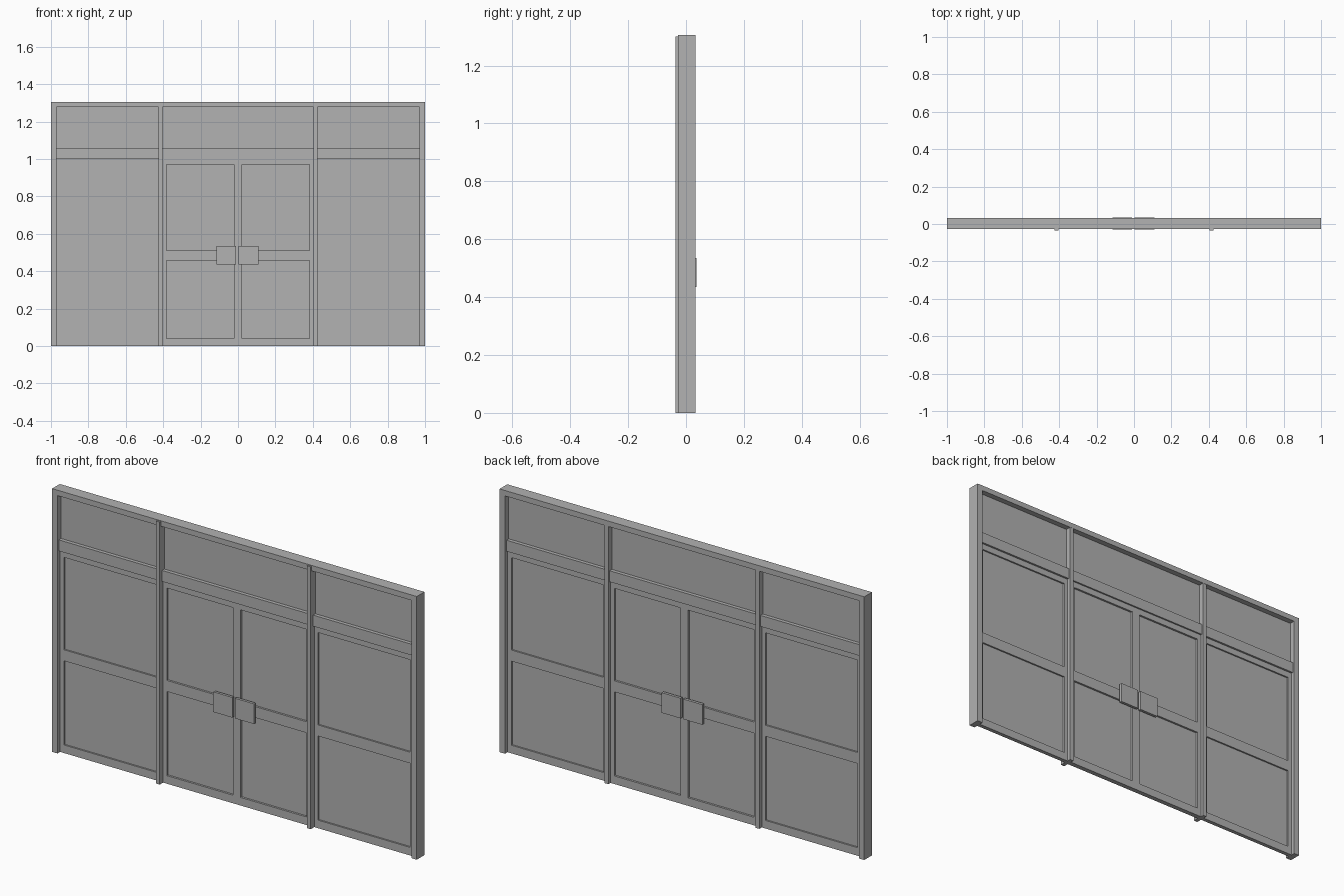
import bpy
import bmesh
from mathutils import Matrix, Vector

default = bpy.data.objects.get("Cube")
if default:
    bpy.data.objects.remove(default, do_unlink=True)

grey = bpy.data.materials.new("plain grey")
grey.use_nodes = True
colour = (0.445, 0.445, 0.445, 1)
grey.diffuse_color = colour
grey.node_tree.nodes["Principled BSDF"].inputs["Base Color"].default_value = colour

WIDTH, HEIGHT, POST = 1.0, 1.305, 0.03
MID = 0.002                      # depth centre of the frame
BEAM_LOW, BEAM_TOP = 1.0, 1.055
MULLION_IN, MULLION_OUT = 0.404, 0.424


def build(name, boxes):
    """Make one object from (x0, x1, y0, y1, z0, z1) boxes."""
    bm = bmesh.new()
    for x0, x1, y0, y1, z0, z1 in boxes:
        centre = Vector((x0 + x1, y0 + y1, z0 + z1)) / 2
        size = Matrix.Diagonal((x1 - x0, y1 - y0, z1 - z0, 1))
        bmesh.ops.create_cube(bm, size=1, matrix=Matrix.Translation(centre) @ size)
    mesh = bpy.data.meshes.new(name)
    bm.to_mesh(mesh)
    bm.free()
    mesh.materials.append(grey)
    obj = bpy.data.objects.new(name, mesh)
    bpy.context.collection.objects.link(obj)
    return obj


def centred(x0, x1, half, z0, z1):
    return (x0, x1, MID - half, MID + half, z0, z1)


def leaf(name, x0, x1, left_stile, right_stile, half):
    """Framed leaf with a middle rail and a thin recessed pane."""
    a, b = x0 + left_stile, x1 - right_stile
    boxes = [centred(x0, a, half, 0, BEAM_LOW), centred(b, x1, half, 0, BEAM_LOW)]
    for low, high in ((0, 0.04), (0.457, 0.512), (0.97, BEAM_LOW)):
        boxes.append(centred(a, b, half, low, high))
    build(name + "_frame", boxes)
    build(name + "_pane", [centred(a, b, 0.002, 0.04, 0.97)])


# Outer frame: posts and head
inner = WIDTH - POST
build("outer_frame", [
    centred(-WIDTH, -inner, 0.03, 0, HEIGHT),
    centred(inner, WIDTH, 0.03, 0, HEIGHT),
    centred(-inner, inner, 0.03, HEIGHT - 0.027, HEIGHT),
])

# Beam and glazing over the doors
build("transom_beam", [centred(-inner, inner, 0.02, BEAM_LOW, BEAM_TOP)])
build("transom_pane", [centred(-inner, inner, 0.002, BEAM_TOP, HEIGHT - 0.027)])

# Mullions, side panels, doors and push plates on both sides
for side, sign in (("left", 1), ("right", -1)):
    m0, m1 = sorted((sign * MULLION_IN, sign * MULLION_OUT))
    build(side + "_mullion", [(m0, m1, -0.036, MID + 0.029, 0, HEIGHT - 0.004)])

    p0, p1 = sorted((sign * MULLION_OUT, sign * inner))
    stiles = (0.02, 0.02)
    leaf(side + "_side_panel", p0, p1, *stiles, 0.01)

    d0, d1 = sorted((0, sign * MULLION_IN))
    stiles = (0.021, 0.021)
    leaf(side + "_door", d0, d1, *stiles, 0.012)

    h0, h1 = sorted((sign * 0.007 - 0.003, sign * 0.112 - 0.003))
    for face, y0, y1, back in (("front", -0.030, -0.017, -0.008),
                               ("back", 0.022, 0.036, 0.012)):
        stem = sorted((back, y0 if face == "back" else y1))
        build(f"{side}_{face}_push_plate", [
            (h0, h1, y0, y1, 0.435, 0.535),
            (h0 + 0.03, h1 - 0.03, *stem, 0.462, 0.507),
        ])
